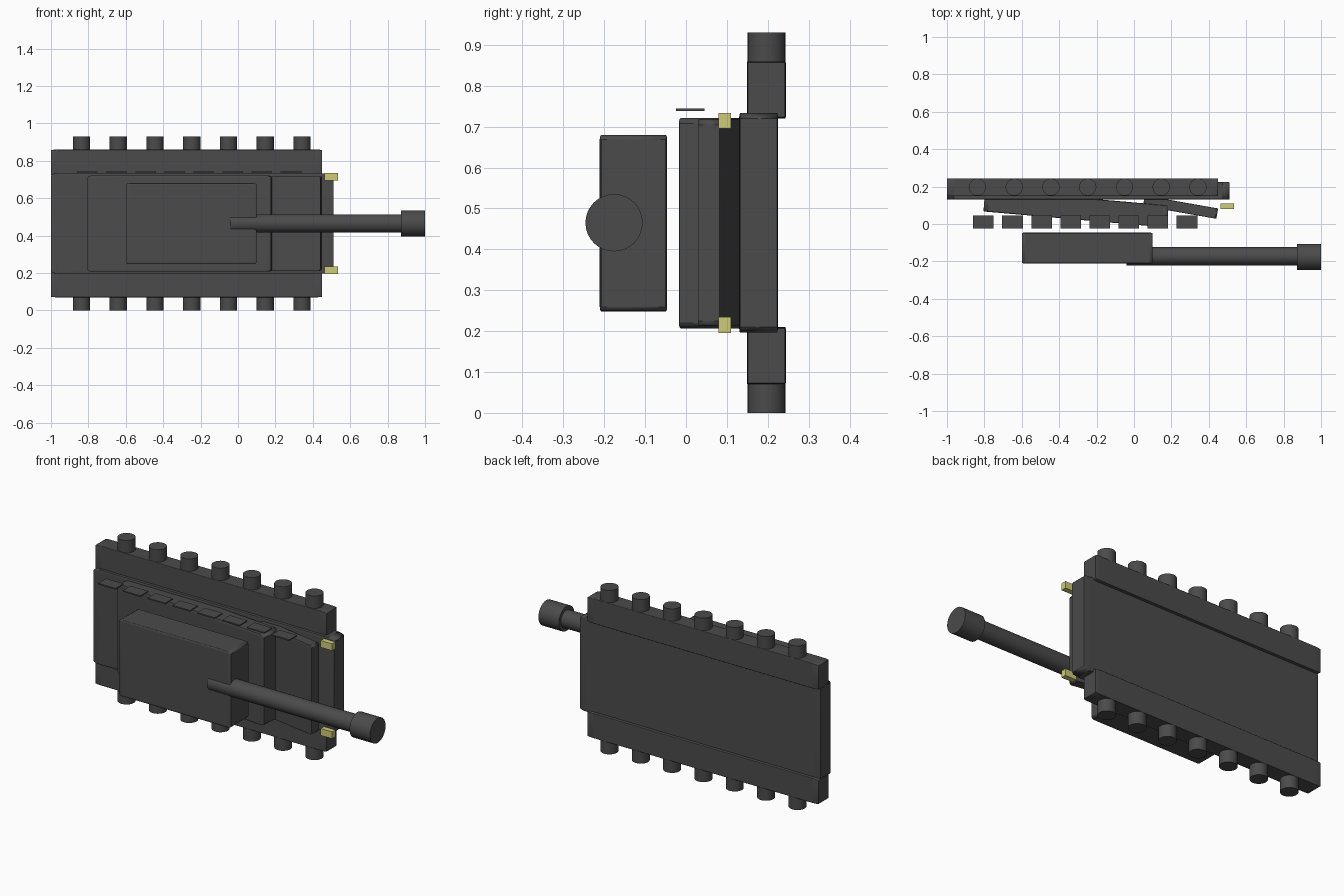
import bpy, math

if "Cube" in bpy.data.objects:
    bpy.data.objects.remove(bpy.data.objects["Cube"])

MID = 0.465  # height of the long axis: the vehicle lies on its side


def material(name, rgb):
    m = bpy.data.materials.new(name)
    m.diffuse_color = (*rgb, 1)
    m.use_nodes = True
    m.node_tree.nodes["Principled BSDF"].inputs["Base Color"].default_value = m.diffuse_color
    return m


DARK = material("dark grey", (0.07, 0.07, 0.07))
YELLOW = material("lamp yellow", (0.62, 0.6, 0.18))


def box(name, x, y, z, mat=DARK, turn=0, bevel=True):
    """Box from (min, max) ranges; the bevel stretches with the box."""
    loc = [(r[0] + r[1]) / 2 for r in (x, y, z)]
    bpy.ops.mesh.primitive_cube_add(size=1, location=loc, rotation=(0, 0, math.radians(turn)))
    o = bpy.context.object
    o.name = name
    o.scale = [r[1] - r[0] for r in (x, y, z)]
    o.data.materials.append(mat)
    if bevel:
        b = o.modifiers.new("soft edges", 'BEVEL')
        b.width = 0.025
        b.segments = 3
        bpy.ops.object.shade_smooth_by_angle(angle=math.radians(35))
    return o


def cylinder(name, loc, radius, length, along_x=False):
    rot = (0, math.pi / 2, 0) if along_x else (0, 0, 0)
    bpy.ops.mesh.primitive_cylinder_add(vertices=32, radius=radius, depth=length,
                                        location=loc, rotation=rot)
    o = bpy.context.object
    o.name = name
    o.data.materials.append(DARK)
    bpy.ops.object.shade_smooth_by_angle(angle=math.radians(35))
    return o


# hull, sloping upper deck and front plate
box("hull", (-1.0, 0.51), (0.13, 0.225), (0.197, 0.733))
box("upper_deck", (-0.802, 0.182), (0.024, 0.142), (0.207, 0.721), turn=-5)
box("front_plate", (0.05, 0.448), (0.062, 0.118), (0.212, 0.717), turn=-10)

# turret and gun
box("turret", (-0.6, 0.1), (-0.211, -0.046), (0.248, 0.68))
cylinder("barrel", (0.42, -0.173, MID), 0.049, 0.92, True)
cylinder("muzzle", (0.936, -0.176, MID), 0.07, 0.128, True)

# tracks, wheels and lamps on both sides
for side, s in (("lower", -1), ("upper", 1)):
    def span(a, b):
        return sorted((MID + s * a, MID + s * b))

    box(f"{side}_track", (-1.0, 0.45), (0.149, 0.244), span(0.255, 0.395))
    for i in range(7):
        cylinder(f"{side}_wheel_{i + 1}", (-0.837 + 0.1965 * i, 0.197, MID + s * 0.42),
                 0.046, 0.09)
    box(f"{side}_lamp", (0.463, 0.535), (0.08, 0.11), span(0.23, 0.269), YELLOW, bevel=False)

# row of thin armour plates on one side
for i in range(8):
    x = -0.805 + 0.1555 * i
    box(f"armour_plate_{i + 1}", (x - 0.055, x + 0.055), (-0.025, 0.045),
        (0.738, 0.745), bevel=False)
